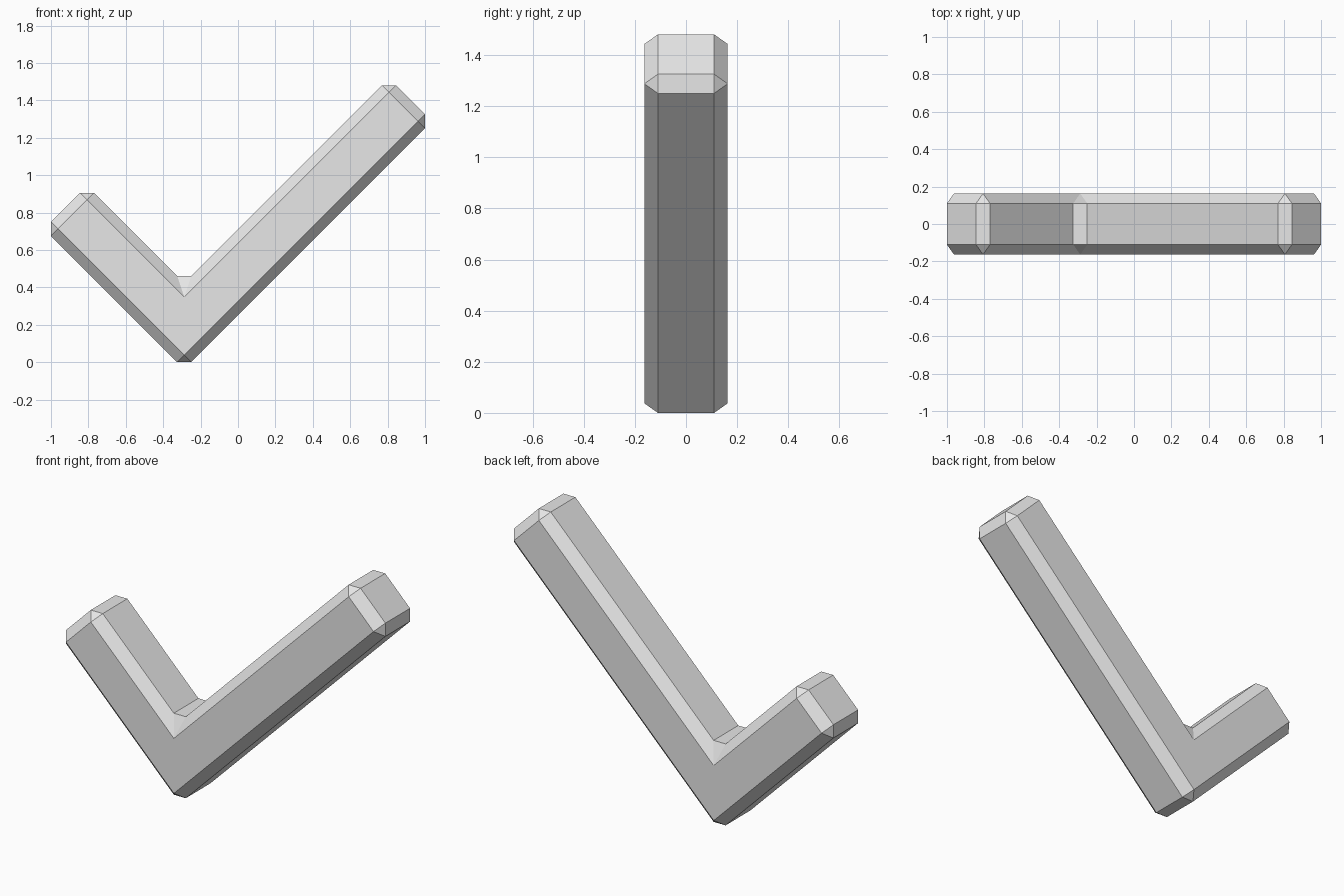
import bpy
import bmesh
from mathutils import Matrix
from math import radians

old = bpy.data.objects.get("Cube")
if old:
    bpy.data.objects.remove(old, do_unlink=True)

grey = bpy.data.materials.new("light grey")
grey.use_nodes = True
colour = (0.8, 0.8, 0.8, 1.0)
grey.diffuse_color = colour
grey.node_tree.nodes["Principled BSDF"].inputs["Base Color"].default_value = colour

THICK = 0.326        # square section of both arms
LONG_ARM = 1.874     # outer lengths, measured from the bottom corner
SHORT_ARM = 1.061
CHAMFER = 0.053

# L-shaped outline, extruded along the depth
outline = [(0, 0), (LONG_ARM, 0), (LONG_ARM, THICK), (THICK, THICK),
           (THICK, SHORT_ARM), (0, SHORT_ARM)]
bm = bmesh.new()
face = bm.faces.new([bm.verts.new((u, -THICK / 2, v)) for u, v in outline])
grown = bmesh.ops.extrude_face_region(bm, geom=[face])
bmesh.ops.translate(bm, vec=(0, THICK, 0),
                    verts=[g for g in grown["geom"] if isinstance(g, bmesh.types.BMVert)])

# Tilt the L by 45 degrees so that it stands on its corner
bm.transform(Matrix.Translation((-0.2875, 0, -0.0375)) @ Matrix.Rotation(radians(-45), 4, "Y"))
bmesh.ops.recalc_face_normals(bm, faces=bm.faces)

mesh = bpy.data.meshes.new("check_mark")
bm.to_mesh(mesh)
bm.free()
mesh.materials.append(grey)
check_mark = bpy.data.objects.new("check_mark", mesh)
bpy.context.collection.objects.link(check_mark)

# Flat chamfer on every edge
bevel = check_mark.modifiers.new("chamfer", "BEVEL")
bevel.width = CHAMFER
bevel.segments = 1
bevel.limit_method = "ANGLE"
